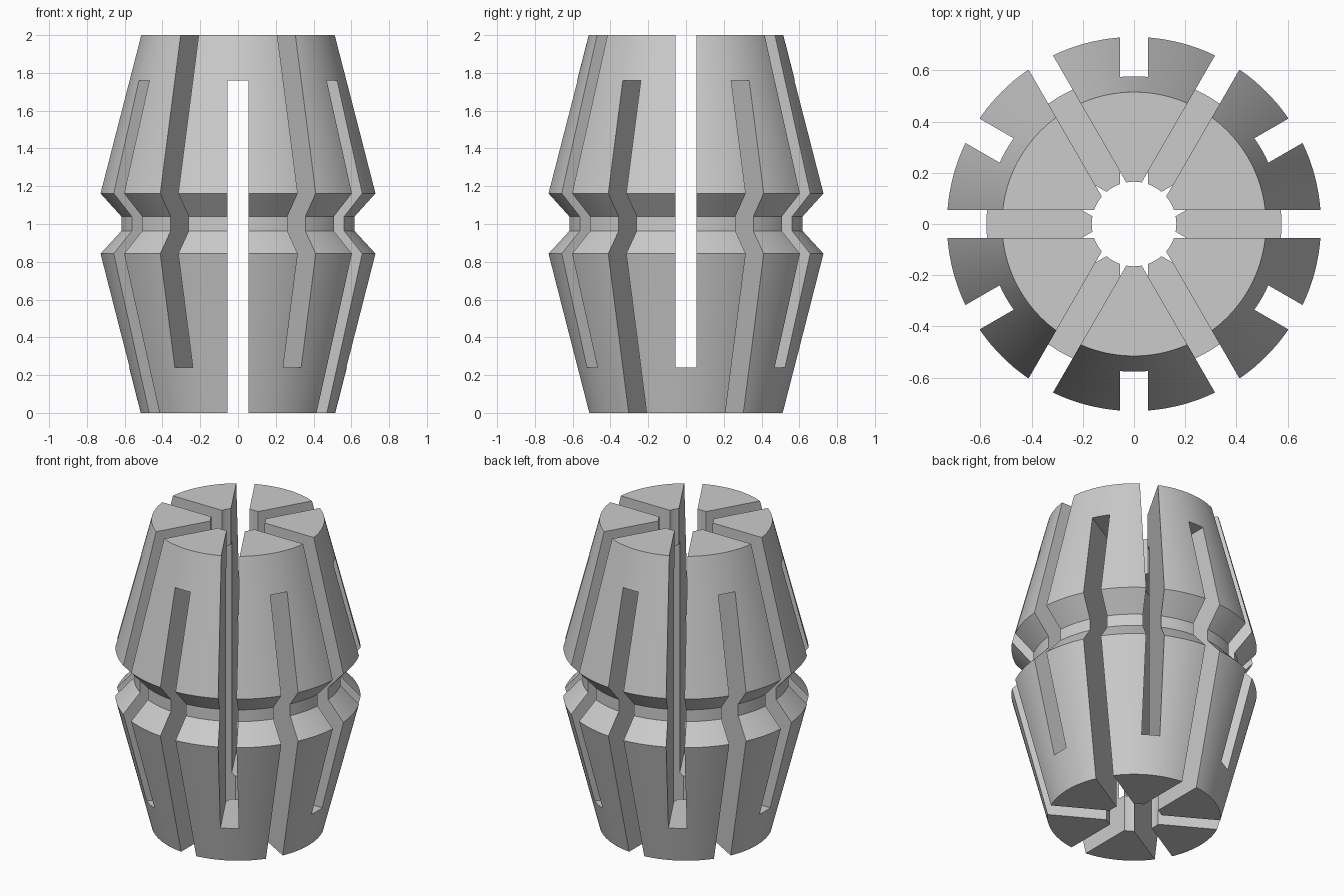
import bpy, bmesh, math
from mathutils import Matrix

cube = bpy.data.objects.get("Cube")
if cube:
    bpy.data.objects.remove(cube, do_unlink=True)

SLOT_WIDTH = 0.11
SLOT_END = 0.24       # solid height left at the closed end of each slot
BORE = 0.165

steel = bpy.data.materials.new("plain steel grey")
steel.use_nodes = True
grey = (0.6, 0.6, 0.6, 1)
steel.diffuse_color = grey
steel.node_tree.nodes["Principled BSDF"].inputs["Base Color"].default_value = grey


def make_object(name, bm):
    bmesh.ops.recalc_face_normals(bm, faces=bm.faces)
    mesh = bpy.data.meshes.new(name)
    bm.to_mesh(mesh)
    bm.free()
    mesh.materials.append(steel)
    obj = bpy.data.objects.new(name, mesh)
    bpy.context.collection.objects.link(obj)
    return obj


def lathe(name, profile, segments):
    """Spin a closed (radius, height) profile around z."""
    bm = bmesh.new()
    verts = [bm.verts.new((r, 0, z)) for r, z in profile]
    edges = [bm.edges.new((v, verts[i - 1])) for i, v in enumerate(verts)]
    bmesh.ops.spin(bm, geom=verts + edges, cent=(0, 0, 0), axis=(0, 0, 1),
                   angle=math.tau, steps=segments, use_merge=True)
    bmesh.ops.remove_doubles(bm, verts=bm.verts, dist=1e-4)
    return make_object(name, bm)


def slot_cutter(name, angle, low, high):
    """Box across the whole diameter, so it cuts two opposite slots."""
    bm = bmesh.new()
    place = (Matrix.Rotation(angle, 4, "Z")
             @ Matrix.Translation((0, 0, (low + high) / 2))
             @ Matrix.Diagonal((2, SLOT_WIDTH, high - low, 1)))
    bmesh.ops.create_cube(bm, size=1, matrix=place)
    cutter = make_object(name, bm)
    cutter.hide_render = True
    return cutter


# Double-tapered sleeve with a waist groove and a through bore
sleeve = lathe("slotted_clamping_sleeve", [
    (BORE, 0), (0.515, 0), (0.73, 0.843), (0.62, 0.963),
    (0.62, 1.04), (0.73, 1.162), (0.515, 2), (BORE, 2)], 144)

# Slots alternate: open at the top, then open at the bottom
cutters = []
for i in range(6):
    low, high = (SLOT_END, 2.2) if i % 2 == 0 else (-0.2, 2 - SLOT_END)
    cutters.append(slot_cutter(f"slot_cutter_{i + 1}", i * math.pi / 6, low, high))

bpy.ops.object.select_all(action="DESELECT")
bpy.context.view_layer.objects.active = sleeve
sleeve.select_set(True)
for cutter in cutters:
    mod = sleeve.modifiers.new(cutter.name, "BOOLEAN")
    mod.operation = "DIFFERENCE"
    mod.solver = "EXACT"
    mod.object = cutter
    bpy.ops.object.modifier_apply(modifier=mod.name)
for cutter in cutters:
    bpy.data.objects.remove(cutter, do_unlink=True)

bpy.ops.object.shade_smooth_by_angle(angle=math.radians(25))
